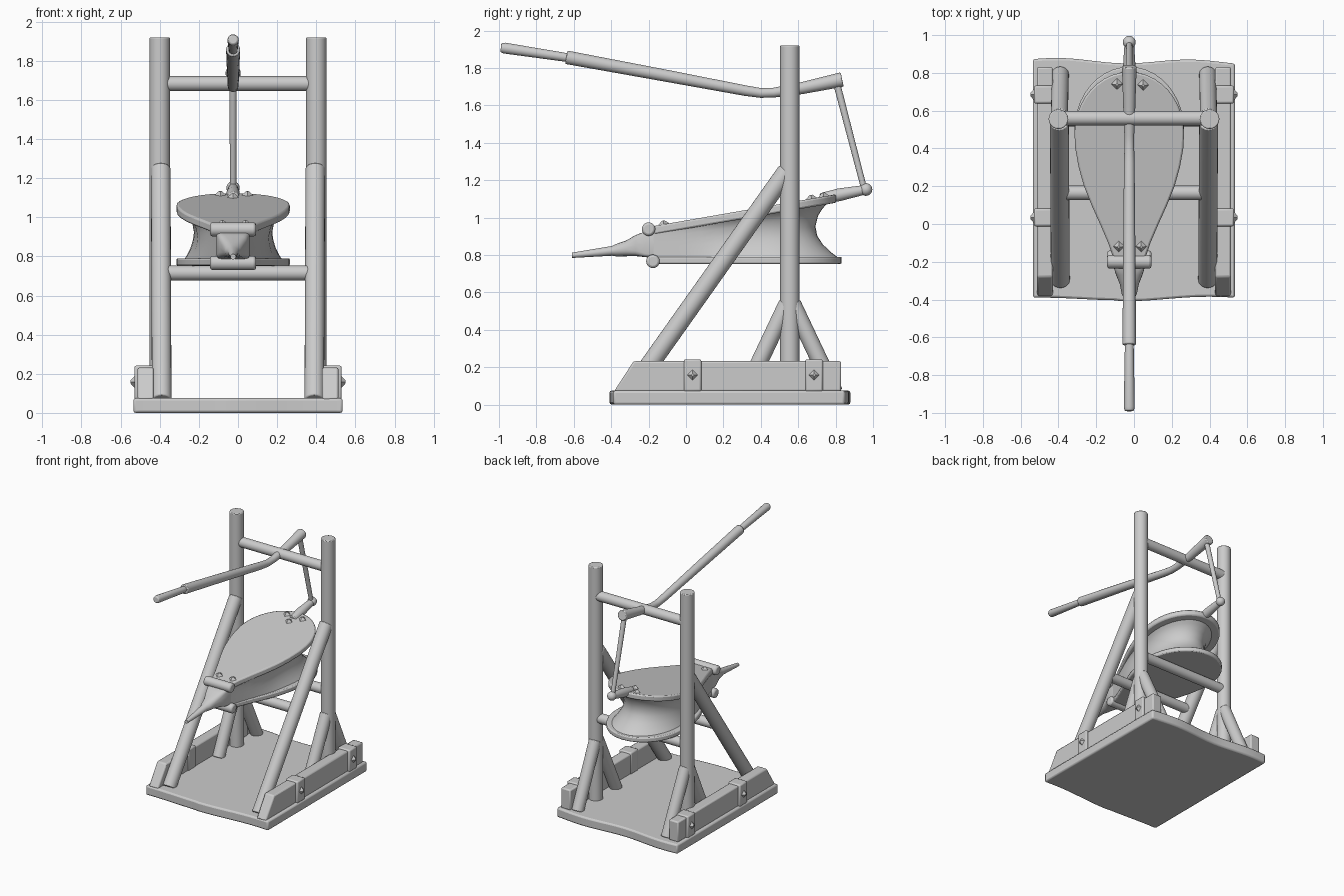
import bpy, bmesh, math
from mathutils import Vector

if "Cube" in bpy.data.objects:
    bpy.data.objects.remove(bpy.data.objects["Cube"])

mat = bpy.data.materials.new("plain_grey")
mat.diffuse_color = (0.6, 0.6, 0.6, 1)
mat.use_nodes = True
mat.node_tree.nodes["Principled BSDF"].inputs["Base Color"].default_value = mat.diffuse_color
CX = -0.025  # centre line of bellows and lever


def finish(name, bm, bevel=0.0):
    bmesh.ops.recalc_face_normals(bm, faces=bm.faces)
    me = bpy.data.meshes.new(name)
    bm.to_mesh(me)
    bm.free()
    me.materials.append(mat)
    ob = bpy.data.objects.new(name, me)
    bpy.context.collection.objects.link(ob)
    if bevel:
        m = ob.modifiers.new("bevel", 'BEVEL')
        m.width, m.segments, m.limit_method = bevel, 2, 'ANGLE'
        m.angle_limit = math.radians(40)
    bpy.ops.object.select_all(action='DESELECT')
    ob.select_set(True)
    bpy.context.view_layer.objects.active = ob
    bpy.ops.object.shade_smooth_by_angle(angle=math.radians(40))
    return ob


def loft(name, rings, bevel=0.0):
    """Skin equal-length closed rings and cap both ends."""
    bm = bmesh.new()
    vs = [[bm.verts.new(p) for p in r] for r in rings]
    n = len(vs[0])
    for a, b in zip(vs, vs[1:]):
        for i in range(n):
            j = (i + 1) % n
            bm.faces.new((a[i], a[j], b[j], b[i]))
    bm.faces.new(vs[0][::-1])
    bm.faces.new(vs[-1])
    return finish(name, bm, bevel)


def rod(name, pts, radii, sides=24, bevel=0.006):
    """Round bar through points lying in one plane, with a radius at each point."""
    pts = [Vector(p) for p in pts]
    if not isinstance(radii, (list, tuple)):
        radii = [radii] * len(pts)
    d = (pts[-1] - pts[0]).normalized()
    side = Vector((0, 0, 1)) if abs(d.x) > 0.9 else Vector((1, 0, 0))
    rings = []
    for i, p in enumerate(pts):
        t = (pts[min(i + 1, len(pts) - 1)] - pts[max(i - 1, 0)]).normalized()
        u = (side - t * side.dot(t)).normalized()
        v = t.cross(u)
        rings.append([p + radii[i] * (u * math.cos(a) + v * math.sin(a))
                      for a in (2 * math.pi * k / sides for k in range(sides))])
    return loft(name, rings, bevel)


def box(name, x0, x1, y0, y1, z0, z1, bevel=0.01):
    q = [(x0, y0), (x1, y0), (x1, y1), (x0, y1)]
    return loft(name, [[(x, y, z) for x, y in q] for z in (z0, z1)], bevel)


def stud(name, loc, axis):
    """Diamond-shaped pyramid nail head pointing along axis."""
    bm = bmesh.new()
    bmesh.ops.create_cone(bm, cap_ends=True, segments=4, radius1=0.034,
                          radius2=0.008, depth=0.024)
    ob = finish(name, bm)
    ob.rotation_mode = 'QUATERNION'
    ob.rotation_quaternion = Vector((0, 0, 1)).rotation_difference(Vector(axis))
    ob.location = loc


# Base board with worn wavy ends
xs = [-0.535 + 1.07 * i / 32 for i in range(33)]
front = [(x, -0.397 + 0.012 * math.sin(7 * x - 1.2) * (1 if x > -0.1 else 0.6)) for x in xs]
back = [(x, 0.862 - 0.012 * x + 0.012 * math.cos(9 * x + 3.6)) for x in reversed(xs)]
loft("base_board", [[(x, y, z) for x, y in front + back] for z in (0, 0.075)], 0.012)

# Side frames
for s, tag in ((-1, "left"), (1, "right")):
    rod(tag + "_post", [(s * 0.4, 0.555, 0.06), (s * 0.4, 0.555, 1.92)], 0.052)
    rod(tag + "_long_brace", [(s * 0.39, -0.3, 0.065), (s * 0.395, 0.54, 1.25)], 0.05)
    rod(tag + "_front_short_brace", [(s * 0.39, 0.315, 0.065), (s * 0.395, 0.54, 0.54)], 0.045)
    rod(tag + "_back_short_brace", [(s * 0.39, 0.795, 0.065), (s * 0.395, 0.57, 0.54)], 0.045)
    prof = [(-0.385, 0.07), (0.83, 0.07), (0.83, 0.232), (-0.28, 0.232)]
    loft(tag + "_side_rail", [[(s * x, y, z) for y, z in prof] for x in (0.43, 0.513)], 0.01)
    for y in (0.035, 0.685):
        a, b = sorted((s * 0.424, s * 0.53))
        box(tag + "_rail_strap", a, b, y - 0.047, y + 0.047, 0.07, 0.242)
        stud(tag + "_strap_stud", (s * 0.537, y, 0.158), (s, 0, 0))

# Cross bars
for name, y, z in (("top_cross_bar", 0.56, 1.683), ("lower_back_bar", 0.555, 0.715),
                   ("lower_front_bar", 0.165, 0.715)):
    rod(name, [(-0.375, y, z), (0.375, y, z)], 0.038)

# Teardrop outline of the bellows (half width at each y)
half = [(-0.18, 0.085), (-0.1, 0.112), (0.0, 0.155), (0.1, 0.2), (0.2, 0.24), (0.3, 0.268),
        (0.4, 0.286), (0.48, 0.29)]
half += [(0.48 + 0.325 * math.sin(a), 0.29 * math.cos(a))
         for a in (math.pi / 2 * k / 10 for k in range(1, 10))]
outline = [(w, y) for y, w in half] + [(0, 0.805)] + [(-w, y) for y, w in reversed(half)]


def top_z(y):
    return 0.955 + 0.174 * (y + 0.17)


def stretch(y, k):
    return -0.18 + (y + 0.18) * k


loft("bellows_bottom_board", [[(CX + x, stretch(y, 1.028), z) for x, y in outline]
                              for z in (0.752, 0.79)], 0.008)
loft("bellows_top_board", [[(CX + x, y, top_z(y) - d) for x, y in outline]
                           for d in (0.045, 0)], 0.01)

# Leather skin, pinched in between the boards
rings = []
for t, kx, ky in ((0, .86, 1.01), (.1, .81, .97), (.25, .75, .925), (.42, .71, .895),
                  (.6, .69, .885), (.8, .72, .9), (.92, .77, .925), (1, .84, .95)):
    ring = []
    for x, y in outline:
        kw = kx + (0.97 - kx) * max(0, 1 - (y + 0.18) / 0.5)
        ny = stretch(y, ky)
        ring.append((CX + x * kw, ny, 0.785 + t * (top_z(ny) - 0.04 - 0.785)))
    rings.append(ring)
loft("bellows_leather", rings)

# Nozzle block blending from square to round pipe
rings = []
for y, z, w, h, p in ((-0.15, 0.855, .085, .075, .25), (-0.22, 0.857, .085, .068, .25),
                      (-0.27, 0.85, .07, .056, .5), (-0.32, 0.835, .05, .042, .8),
                      (-0.37, 0.826, .04, .034, 1), (-0.395, 0.822, .028, .026, 1),
                      (-0.61, 0.798, .014, .014, 1)):
    ring = []
    for k in range(24):
        c, s = math.cos(math.pi * k / 12), math.sin(math.pi * k / 12)
        ring.append((CX + w * math.copysign(abs(c) ** p, c), y,
                     z + h * math.copysign(abs(s) ** p, s)))
    rings.append(ring)
loft("nozzle", rings)

# Hinge bars across the nozzle block
for name, y, z in (("upper_hinge_bar", -0.2, 0.938), ("lower_hinge_bar", -0.177, 0.766)):
    rod(name, [(CX - 0.117, y, z), (CX + 0.117, y, z)], 0.036, bevel=0.012)

# Nail heads on the top board
for x, y in ((-0.09, 0.74), (0.048, 0.735), (CX, 0.67), (-0.08, -0.12), (0.038, -0.12)):
    stud("board_stud", (x, y, top_z(y) + 0.008), (0, -0.17, 1))

# Lug at the back of the top board, with rounded tip
rod("bellows_lug", [(CX, 0.72, 1.1), (CX, 0.82, 1.122), (CX, 0.96, 1.149)], [0.03, 0.034, 0.025])
bm = bmesh.new()
bmesh.ops.create_uvsphere(bm, u_segments=20, v_segments=12, radius=0.034)
finish("lug_knob", bm).location = (CX, 0.962, 1.15)

# Pull rod and lever
rod("pull_rod", [(CX, 0.805, 1.72), (CX, 0.952, 1.155)], [0.019, 0.016])
rod("lever", [(CX, 0.835, 1.738), (CX, 0.62, 1.692), (CX, 0.47, 1.668), (CX, 0.40, 1.666),
              (CX, 0.32, 1.678), (CX, -0.1, 1.757), (CX, -0.64, 1.857)],
    [0.039, 0.032, 0.026, 0.026, 0.028, 0.032, 0.036])
rod("lever_grip", [(CX, -0.62, 1.853), (CX, -0.97, 1.906), (CX, -0.99, 1.908)],
    [0.023, 0.029, 0.024])
